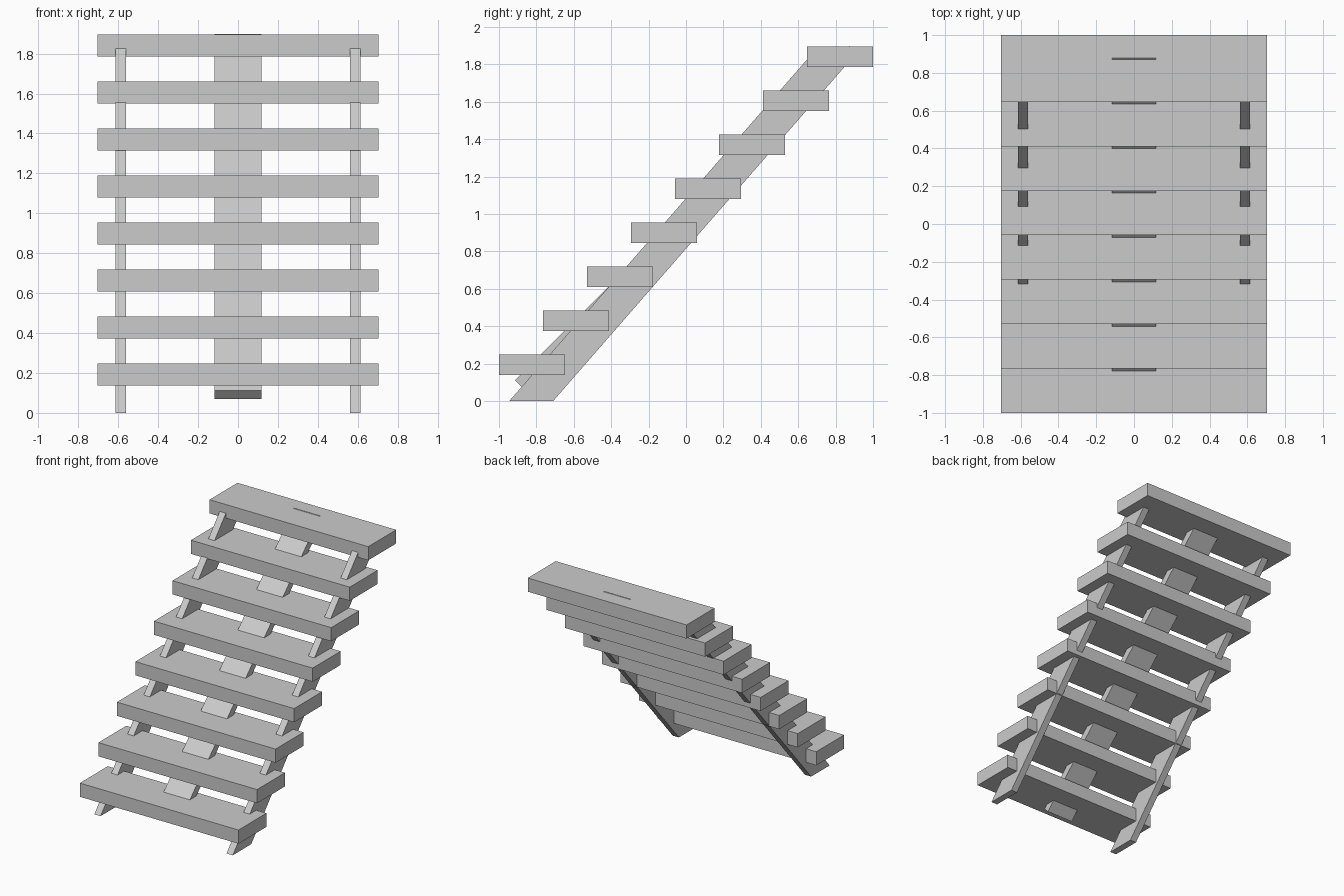
import bpy, bmesh

if "Cube" in bpy.data.objects:
    bpy.data.objects.remove(bpy.data.objects["Cube"])


def extrude_profile(name, profile, x0, x1):
    """Extrude a (y, z) outline along x."""
    bm = bmesh.new()
    face = bm.faces.new([bm.verts.new((x0, y, z)) for y, z in profile])
    ext = bmesh.ops.extrude_face_region(bm, geom=[face])
    moved = [v for v in ext["geom"] if isinstance(v, bmesh.types.BMVert)]
    bmesh.ops.translate(bm, verts=moved, vec=(x1 - x0, 0, 0))
    bmesh.ops.recalc_face_normals(bm, faces=bm.faces)
    mesh = bpy.data.meshes.new(name)
    bm.to_mesh(mesh)
    bm.free()
    obj = bpy.data.objects.new(name, mesh)
    bpy.context.collection.objects.link(obj)
    return obj


# Treads: eight overlapping planks rising at 45 degrees
COUNT, DEPTH, THICK = 8, 0.354, 0.11
for i in range(COUNT):
    t = i / (COUNT - 1)
    y = -1.0 + t * (2.0 - DEPTH)
    z = 0.138 + t * 1.647
    plank = [(y, z), (y + DEPTH, z), (y + DEPTH, z + THICK), (y, z + THICK)]
    extrude_profile(f"tread_{i + 1}", plank, -0.705, 0.705)

# Side stringers: steep boards cut level at the floor, ending inside the top tread
SLOPE, TOP = 1.147, 1.825
rise = TOP / SLOPE
stringer = [(-0.945, 0), (-0.71, 0), (-0.71 + rise, TOP), (-0.945 + rise, TOP)]
for side, x0 in (("left", -0.615), ("right", 0.56)):
    extrude_profile(f"{side}_stringer", stringer, x0, x0 + 0.055)

# Central support: wide thin board with square-cut ends
board = [(-0.915, 0.111), (-0.874, 0.070), (0.916, 1.857), (0.875, 1.898)]
extrude_profile("center_support", board, -0.117, 0.117)
